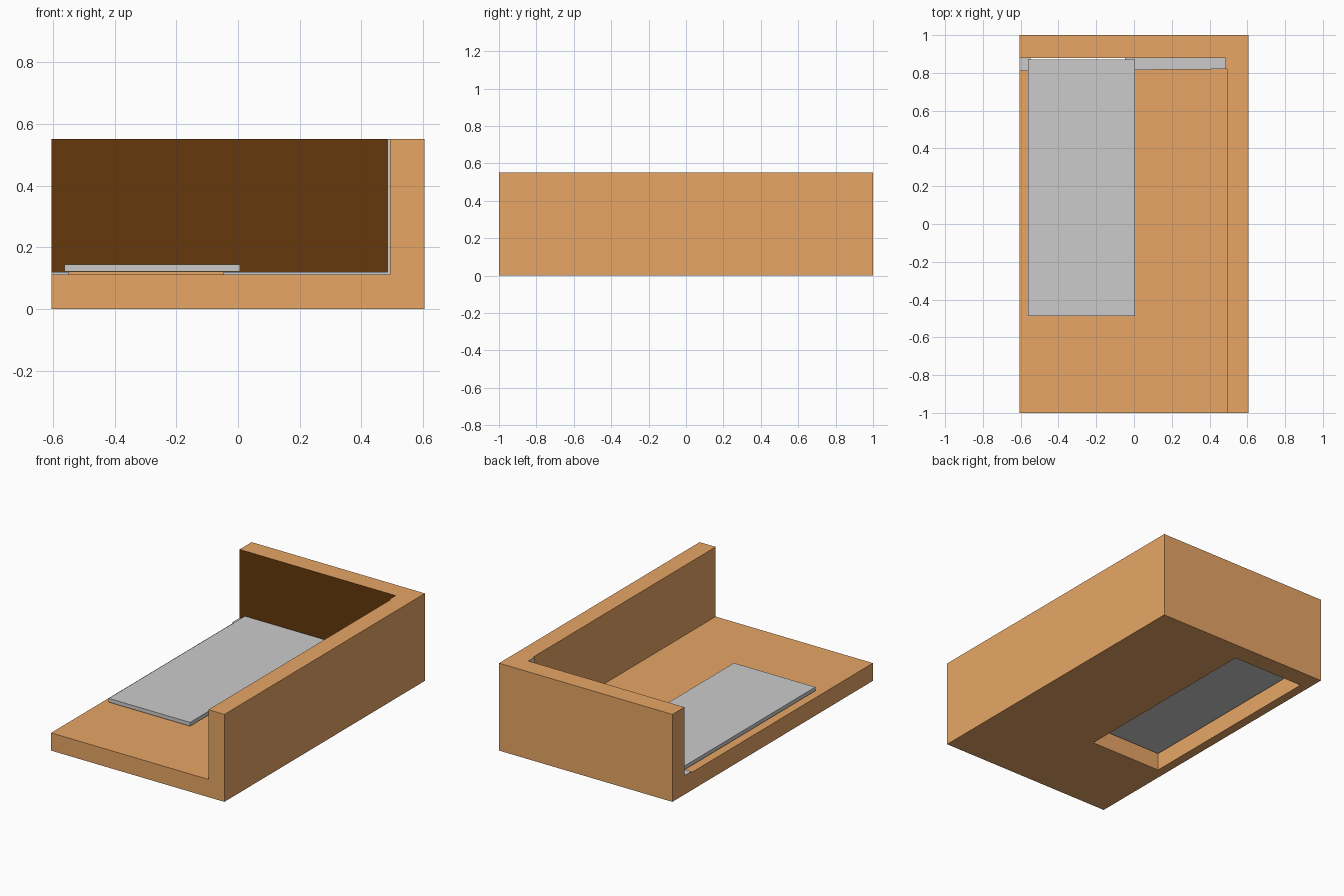
import bpy, bmesh

if "Cube" in bpy.data.objects:
    bpy.data.objects.remove(bpy.data.objects["Cube"])

def material(name, rgb):
    m = bpy.data.materials.new(name)
    m.diffuse_color = (*rgb, 1)
    m.use_nodes = True
    m.node_tree.nodes["Principled BSDF"].inputs["Base Color"].default_value = m.diffuse_color
    return m

def prism(name, outline, z0, z1):
    """Extrude a flat xy outline between two heights."""
    bm = bmesh.new()
    base = bm.faces.new([bm.verts.new((x, y, z0)) for x, y in outline])
    top = bmesh.ops.extrude_face_region(bm, geom=[base])["geom"]
    bmesh.ops.translate(bm, vec=(0, 0, z1 - z0),
                        verts=[v for v in top if isinstance(v, bmesh.types.BMVert)])
    bmesh.ops.recalc_face_normals(bm, faces=bm.faces)
    me = bpy.data.meshes.new(name)
    bm.to_mesh(me)
    bm.free()
    ob = bpy.data.objects.new(name, me)
    bpy.context.collection.objects.link(ob)
    return ob

def rect(x0, x1, y0, y1):
    return [(x0, y0), (x1, y0), (x1, y1), (x0, y1)]

def cut(target, cutter):
    mod = target.modifiers.new("cut", "BOOLEAN")
    mod.operation, mod.solver, mod.object = "DIFFERENCE", "EXACT", cutter
    bpy.context.view_layer.objects.active = target
    bpy.ops.object.modifier_apply(modifier=mod.name)
    bpy.data.objects.remove(cutter)

FLOOR, LEDGE, TOP = 0.112, 0.12, 0.552

# Floor with a right wall and a back wall, carved from one block
room = prism("floor_and_walls", rect(-0.605, 0.605, -1, 1), 0, TOP)
# Main space: its back edge runs slightly askew
cut(room, prism("main_space", [(-1, -2), (0.493, -2), (0.493, 0.82), (-1, 0.807)], FLOOR, 1))
# Slightly smaller space that leaves a raised strip along the back wall
cut(room, prism("back_space", rect(-1, 0.485, 0.5, 0.88), LEDGE, 1))
# Opening through the floor
cut(room, prism("floor_opening", rect(-0.547, -0.047, -0.43, 0.879), -1, 0.3))

# Slots: grey strip, orange body, dark back wall face
me = room.data
me.materials.clear()
for m in (None, material("orange", (0.8, 0.38, 0.13)), material("dark_brown", (0.13, 0.04, 0.004))):
    me.materials.append(m)
for p in me.polygons:
    c, n = p.center, p.normal
    p.material_index = 1
    if n.y < -0.9 and abs(c.y - 0.88) < 0.0008 and c.z > 0.2:
        p.material_index = 2
    elif 0.8 < c.y < 0.879 and c.z > 0.1 and (
            (n.z > 0.9 and c.z < 0.13) or (n.y < -0.9 and c.y < 0.83)
            or (n.x < -0.9 and abs(c.x - 0.485) < 0.002)):
        p.material_index = 0

# Loose cover plate lying over the opening
prism("cover_plate", rect(-0.562, 0.006, -0.487, 0.872), 0.1215, 0.1455)
